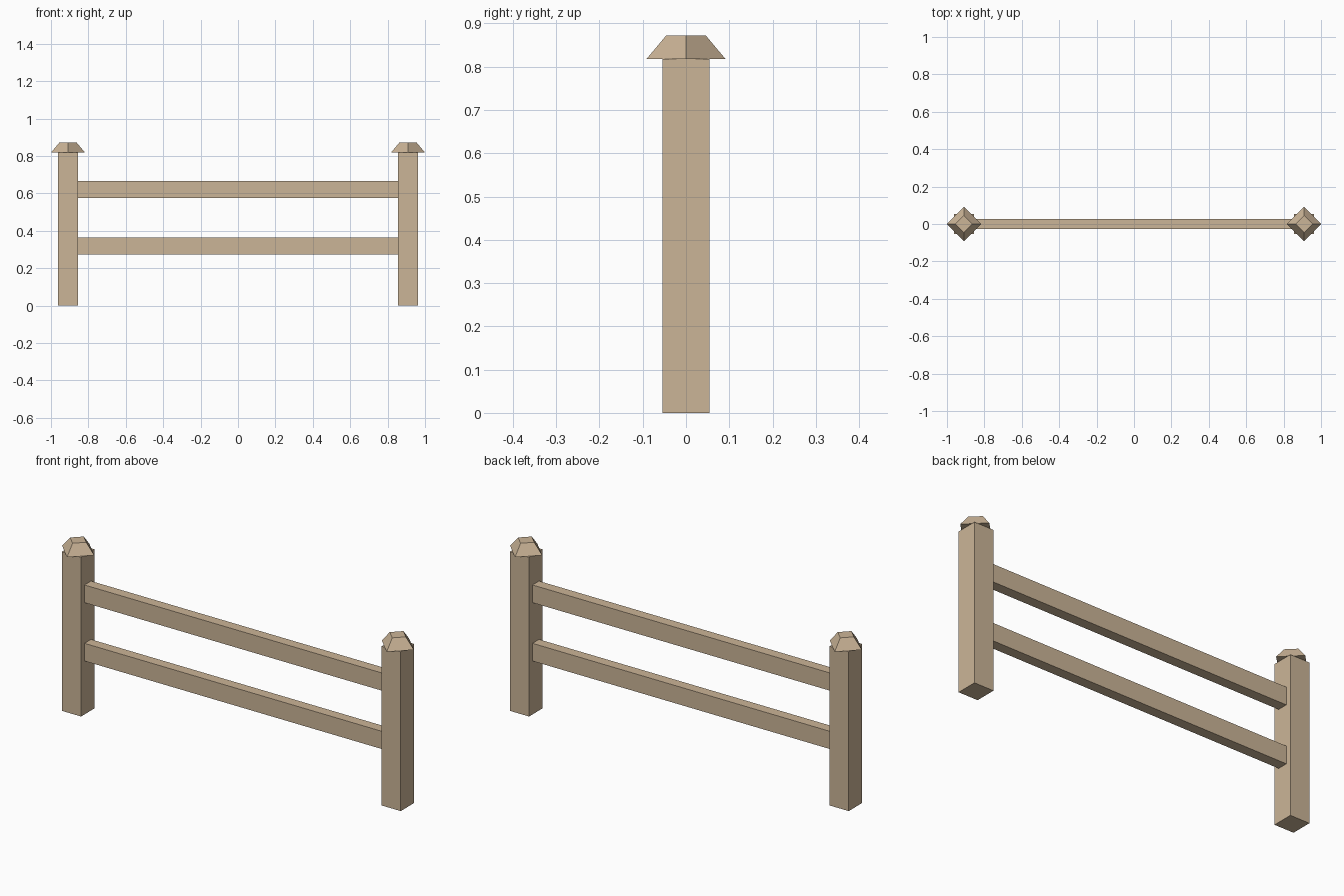
import bpy
import math

if "Cube" in bpy.data.objects:
    bpy.data.objects.remove(bpy.data.objects["Cube"])

wood = bpy.data.materials.new("wood")
wood.diffuse_color = (0.6, 0.46, 0.31, 1)
wood.use_nodes = True
wood.node_tree.nodes["Principled BSDF"].inputs["Base Color"].default_value = wood.diffuse_color

POST_X = 0.909
POST_W = 0.109
POST_H = 0.818


def finish(name):
    obj = bpy.context.object
    obj.name = name
    obj.data.materials.append(wood)
    return obj


def box(name, size, centre):
    bpy.ops.mesh.primitive_cube_add(size=1, location=centre)
    obj = finish(name)
    obj.scale = size
    bpy.ops.object.transform_apply(location=False, rotation=False, scale=True)
    return obj


# Square posts with diamond-turned, flat-topped pyramid caps
for side, x in (("left", -POST_X), ("right", POST_X)):
    box(side + "_post", (POST_W, POST_W, POST_H), (x, 0, POST_H / 2))
    bpy.ops.mesh.primitive_cone_add(vertices=4, radius1=0.091, radius2=0.0455,
                                    depth=0.0545,
                                    location=(x, 0, POST_H + 0.0273))
    finish(side + "_post_cap")

# Two horizontal rails, let a little way into the posts
rail_length = 2 * (POST_X - POST_W / 2) + 0.06
for name, z in (("lower_rail", 0.32), ("upper_rail", 0.62)):
    box(name, (rail_length, 0.053, 0.091), (0, 0, z))
